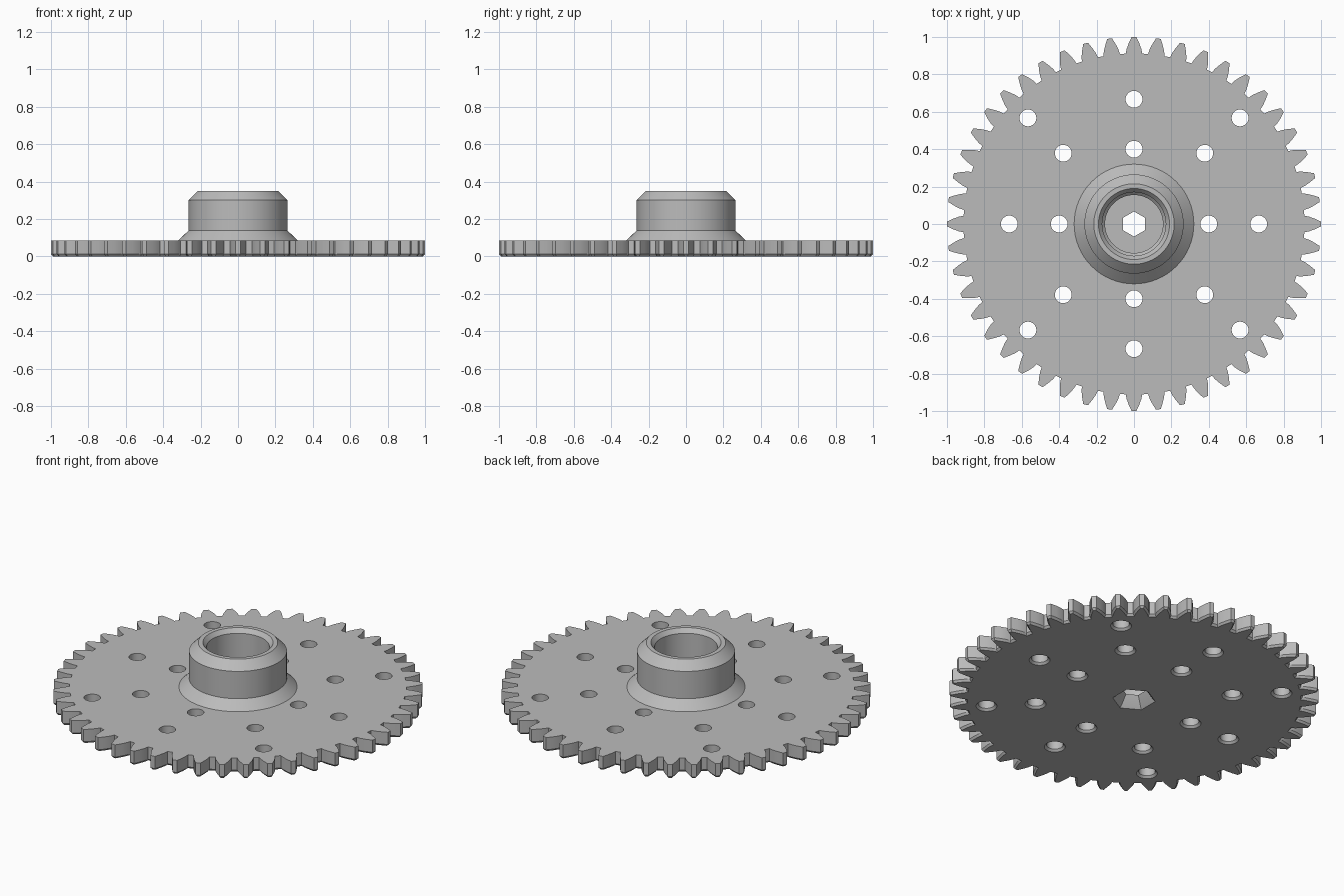
import bpy, bmesh, math

cube = bpy.data.objects.get("Cube")
if cube:
    bpy.data.objects.remove(cube, do_unlink=True)

TEETH = 48
PLATE_TOP = 0.085

grey = bpy.data.materials.new("light_grey")
grey.use_nodes = True
grey.diffuse_color = (0.5, 0.5, 0.5, 1)
grey.node_tree.nodes["Principled BSDF"].inputs["Base Color"].default_value = (0.5, 0.5, 0.5, 1)


def ring(radius, z, sides, turn=0.0, centre=(0, 0)):
    """Points of a regular polygon at height z."""
    step = math.tau / sides
    return [(centre[0] + radius * math.cos(i * step + turn),
             centre[1] + radius * math.sin(i * step + turn), z) for i in range(sides)]


def gear_ring(z, inset=0.0):
    """Toothed outline: (radius, half width) pairs mirrored about each tooth."""
    flank = [(0.912, 0.044), (0.935, 0.040), (0.965, 0.029), (1.0, 0.013)]
    tooth = [(r, -w) for r, w in flank] + [(r, w) for r, w in reversed(flank)]
    points = []
    for i in range(TEETH):
        a = math.tau * i / TEETH
        for r, w in tooth:
            angle = a + math.copysign(max(abs(w) - inset * 0.6, 0.008), w) / r
            points.append(((r - inset) * math.cos(angle), (r - inset) * math.sin(angle), z))
    return points


def loft(bm, rings, closed=False):
    """Skin a stack of rings; cap the ends, or join last to first."""
    loops = [[bm.verts.new(p) for p in r] for r in rings]
    n = len(loops[0])
    pairs = list(zip(loops, loops[1:]))
    if closed:
        pairs.append((loops[-1], loops[0]))
    else:
        bm.faces.new(loops[0])
        bm.faces.new(loops[-1])
    for low, high in pairs:
        for i in range(n):
            j = (i + 1) % n
            bm.faces.new((low[i], low[j], high[j], high[i]))


def finish(bm, name):
    bmesh.ops.recalc_face_normals(bm, faces=bm.faces)
    mesh = bpy.data.meshes.new(name)
    bm.to_mesh(mesh)
    bm.free()
    obj = bpy.data.objects.new(name, mesh)
    mesh.materials.append(grey)
    bpy.context.collection.objects.link(obj)
    return obj


def activate(obj):
    bpy.ops.object.select_all(action='DESELECT')
    obj.select_set(True)
    bpy.context.view_layer.objects.active = obj


def cut(target, cutter):
    mod = target.modifiers.new("cut", 'BOOLEAN')
    mod.operation = 'DIFFERENCE'
    mod.solver = 'EXACT'
    mod.object = cutter
    activate(target)
    bpy.ops.object.modifier_apply(modifier=mod.name)
    bpy.data.objects.remove(cutter, do_unlink=True)


# Toothed plate with a chamfered lower edge
bm = bmesh.new()
loft(bm, [gear_ring(0, 0.01), gear_ring(0.012), gear_ring(PLATE_TOP)])
plate = finish(bm, "gear_plate")

# Bolt holes, countersunk underneath, and the tapered hexagonal socket
bm = bmesh.new()
for quarter in range(4):
    for radius, turn in ((0.4, 0), (0.667, 0), (0.535, 45), (0.802, 45)):
        a = math.radians(90 * quarter + turn)
        c = (radius * math.cos(a), radius * math.sin(a))
        loft(bm, [ring(r, z, 32, 0, c) for r, z in
                  ((0.067, -0.01), (0.045, 0.012), (0.045, 0.12))])
loft(bm, [ring(r, z, 6, math.pi / 2) for r, z in
          ((0.127, -0.01), (0.105, 0.012), (0.067, 0.065), (0.067, 0.12))])
cut(plate, finish(bm, "hole_cutter"))

# Shallow floor of the bore
bm = bmesh.new()
loft(bm, [ring(0.155, z, 64) for z in (0.065, 0.12)])
cut(plate, finish(bm, "bore_cutter"))

# Hub collar: flared foot, straight wall, chamfered rim and stepped bore
profile = [(0.155, PLATE_TOP), (0.32, PLATE_TOP), (0.265, 0.137), (0.265, 0.3),
           (0.215, 0.35), (0.19, 0.35), (0.17, 0.325), (0.17, 0.12), (0.155, 0.105)]
bm = bmesh.new()
loft(bm, [ring(r, z, 64) for r, z in profile], closed=True)
hub = finish(bm, "hub_collar")

for part in (plate, hub):
    activate(part)
    bpy.ops.object.shade_smooth_by_angle(angle=math.radians(25))
